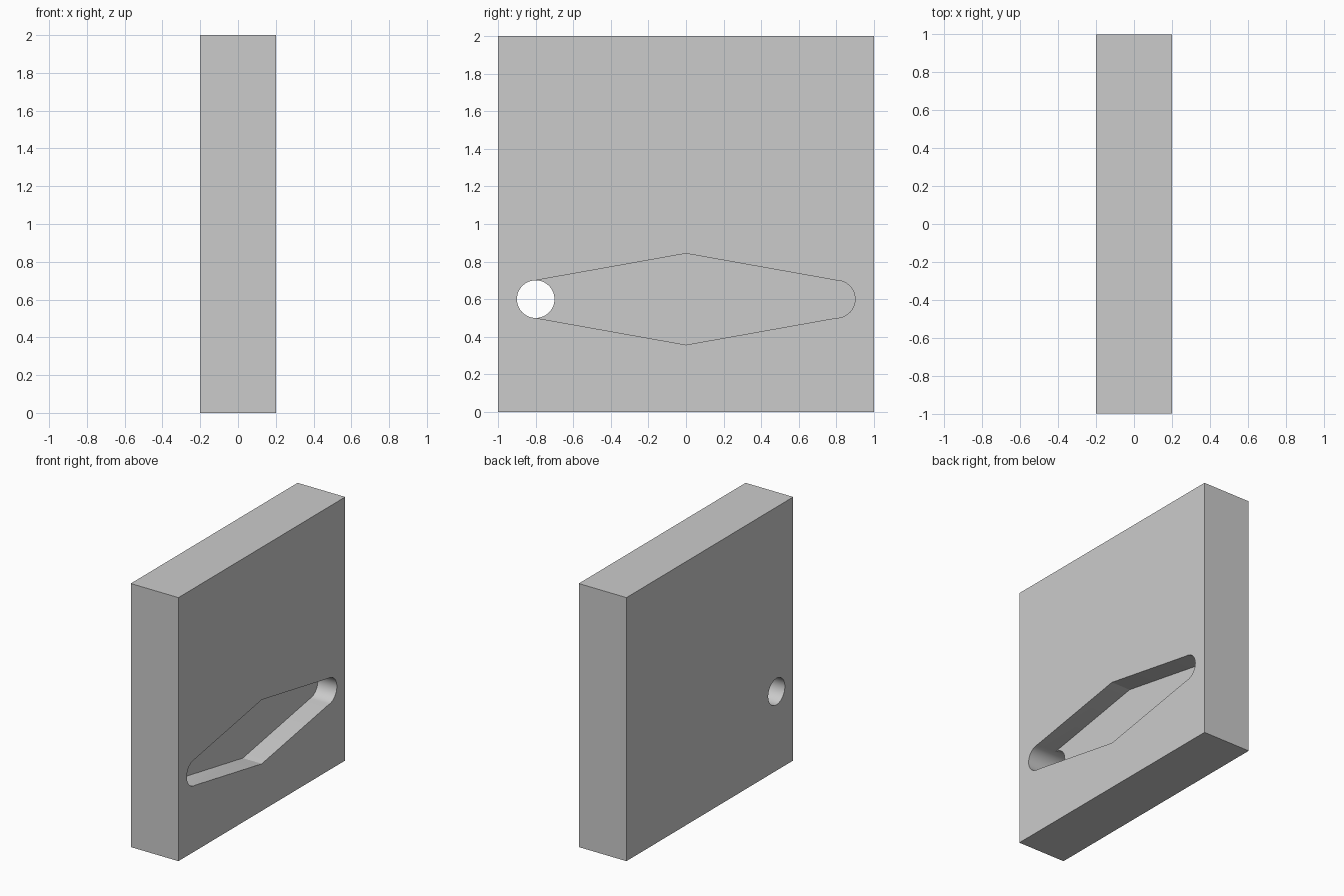
import bpy, bmesh
from math import sin, cos, pi

if "Cube" in bpy.data.objects:
    bpy.data.objects.remove(bpy.data.objects["Cube"])

X_FACE, X_FLOOR, X_BACK = 0.2, 0.04, -0.2   # pocket face, pocket floor, rear face
ZC, R, YE, PEAK, N = 0.6, 0.1, 0.8, 0.243, 24

bm = bmesh.new()


def arc(yc, a0, a1):
    return [(yc + R * cos(a0 + (a1 - a0) * i / N), ZC + R * sin(a0 + (a1 - a0) * i / N))
            for i in range(N + 1)]


def ring(points, x):
    return [bm.verts.new((x, y, z)) for y, z in points]


def wall(a, b):
    n = len(a)
    for i in range(n):
        j = (i + 1) % n
        bm.faces.new((a[i], a[j], b[j], b[i]))


def fill(*loops):
    edges = [bm.edges.get((l[i - 1], l[i])) for l in loops for i in range(len(l))]
    bmesh.ops.triangle_fill(bm, edges=edges, use_beauty=True)


# Profiles: plate outline, tapered slot, round hole sharing the slot's left end
square = [(-1, 0), (1, 0), (1, 2), (-1, 2)]
left_arc = arc(-YE, pi / 2, 1.5 * pi)
slot = left_arc + [(0, ZC - PEAK)] + arc(YE, -pi / 2, pi / 2) + [(0, ZC + PEAK)]
hole_right = arc(-YE, -pi / 2, pi / 2)[1:-1]

# Plate rim
face_outer, back_outer = ring(square, X_FACE), ring(square, X_BACK)
wall(face_outer, back_outer)

# Slot pocket walls
slot_top, slot_low = ring(slot, X_FACE), ring(slot, X_FLOOR)
wall(slot_top, slot_low)

# Through hole from the pocket floor to the rear face
inner = ring(hole_right, X_FLOOR)
hole_low = slot_low[:N + 1] + inner
hole_back = ring(left_arc + hole_right, X_BACK)
wall(hole_low, hole_back)

# Flat faces: front with slot, rear with hole, pocket floor
fill(face_outer, slot_top)
fill(back_outer, hole_back)
bm.faces.new(slot_low[N:] + [slot_low[0]] + inner[::-1])

bmesh.ops.recalc_face_normals(bm, faces=bm.faces)
mesh = bpy.data.meshes.new("slotted_plate")
bm.to_mesh(mesh)
bm.free()
plate = bpy.data.objects.new("slotted_plate", mesh)
bpy.context.collection.objects.link(plate)

# Smooth round walls, keep the rims sharp
bpy.context.view_layer.objects.active = plate
plate.select_set(True)
bpy.ops.object.shade_smooth_by_angle(angle=0.15)
